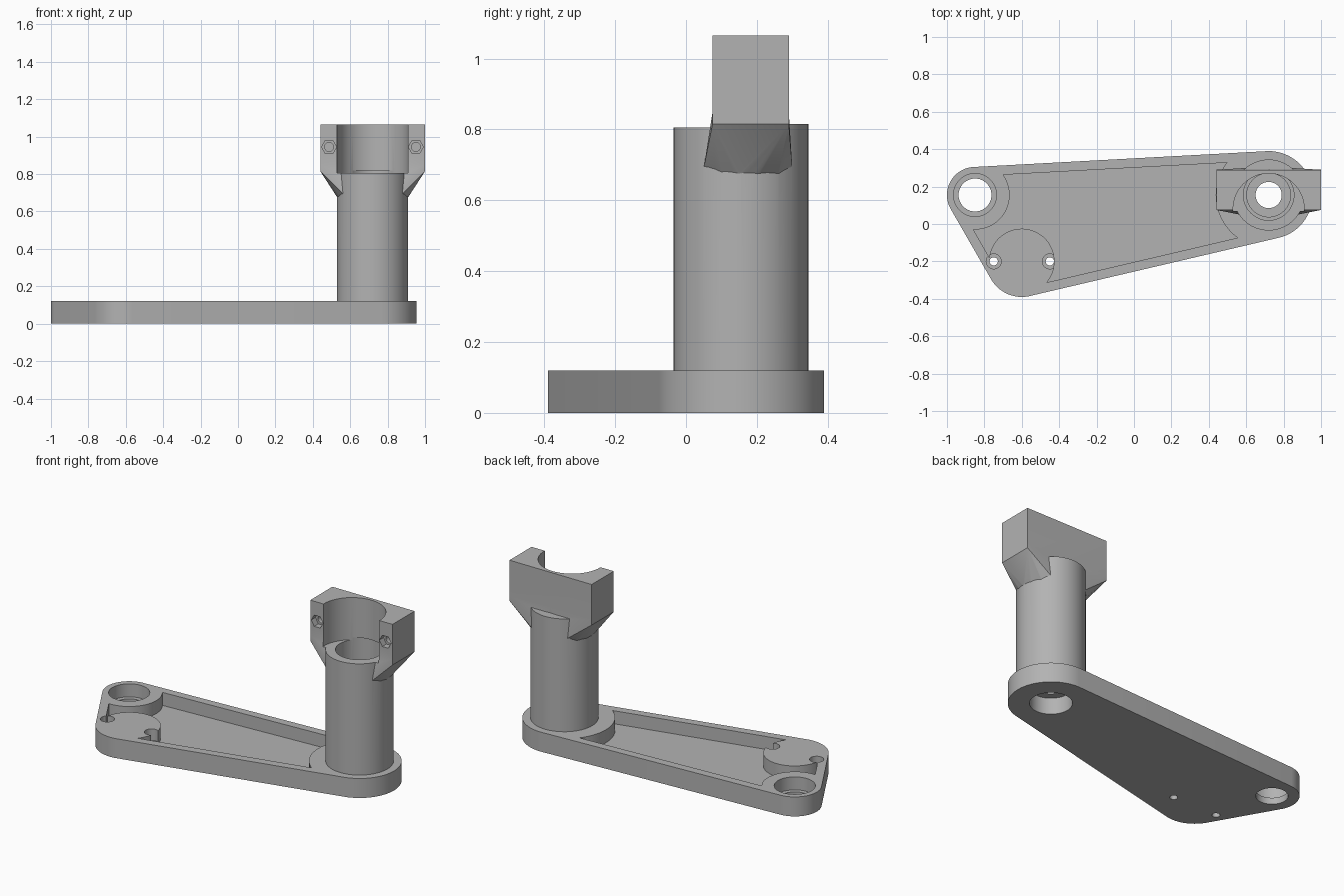
import bpy, bmesh
from math import cos, sin, pi, sqrt

if "Cube" in bpy.data.objects:
    bpy.data.objects.remove(bpy.data.objects["Cube"], do_unlink=True)

grey = bpy.data.materials.new("machined grey")
grey.use_nodes = True
grey.diffuse_color = (0.45, 0.45, 0.45, 1)
grey.node_tree.nodes["Principled BSDF"].inputs["Base Color"].default_value = grey.diffuse_color

# Centres (x, y) and radii of the plate's three rounded corners
PIVOT, MOTOR, POST = (-0.85, 0.155), (-0.6, -0.2), (0.72, 0.155)
CORNERS = [(PIVOT, 0.15), (MOTOR, 0.19), (POST, 0.235)]


def hull(name, points):
    """Convex solid around the given points."""
    bm = bmesh.new()
    for p in points:
        bm.verts.new(p)
    bmesh.ops.convex_hull(bm, input=bm.verts)
    bmesh.ops.delete(bm, geom=[v for v in bm.verts if not v.link_faces], context='VERTS')
    bmesh.ops.dissolve_limit(bm, angle_limit=0.01, verts=bm.verts, edges=bm.edges)
    bmesh.ops.recalc_face_normals(bm, faces=bm.faces)
    mesh = bpy.data.meshes.new(name)
    bm.to_mesh(mesh)
    bm.free()
    mesh.materials.append(grey)
    obj = bpy.data.objects.new(name, mesh)
    bpy.context.collection.objects.link(obj)
    return obj


def ring(centre, r, z, n=64):
    return [(centre[0] + r * cos(2 * pi * i / n), centre[1] + r * sin(2 * pi * i / n), z)
            for i in range(n)]


def cylinder(name, centre, r, z0, z1):
    return hull(name, ring(centre, r, z0) + ring(centre, r, z1))


def rounded_plate(name, shrink, z0, z1):
    return hull(name, [p for c, r in CORNERS for z in (z0, z1) for p in ring(c, r - shrink, z)])


def box(name, x0, x1, y0, y1, z0, z1):
    return hull(name, [(x, y, z) for x in (x0, x1) for y in (y0, y1) for z in (z0, z1)])


def prism_y(name, x, z, r, y0, y1, n):
    return hull(name, [(x + r * cos(2 * pi * i / n), y, z + r * sin(2 * pi * i / n))
                       for i in range(n) for y in (y0, y1)])


def combine(obj, tool, operation='DIFFERENCE'):
    """Apply a boolean and discard the tool."""
    tool.hide_render = True
    mod = obj.modifiers.new("bool", 'BOOLEAN')
    mod.object, mod.operation, mod.solver = tool, operation, 'EXACT'
    with bpy.context.temp_override(object=obj, active_object=obj, selected_objects=[obj]):
        bpy.ops.object.modifier_apply(modifier=mod.name)
    bpy.data.objects.remove(tool, do_unlink=True)


# Arm plate with a pocket that leaves round bosses standing
plate = rounded_plate("arm_plate", 0, 0, 0.12)
pocket = rounded_plate("pocket_cutter", 0.05, 0.04, 0.2)
for centre, r in ((PIVOT, 0.185), (MOTOR, 0.175), (POST, 0.283)):
    combine(pocket, cylinder("boss", centre, r, 0, 0.3))
combine(plate, pocket)

# Stepped pivot hole and two counterbored screw holes
combine(plate, cylinder("pivot_hole", PIVOT, 0.088, -0.1, 0.2))
combine(plate, cylinder("pivot_counterbore", PIVOT, 0.115, 0.04, 0.2))
for x in (-0.75, -0.45):
    combine(plate, cylinder("screw_hole", (x, -0.2), 0.022, -0.1, 0.2))
    combine(plate, cylinder("screw_counterbore", (x, -0.2), 0.04, 0.05, 0.2))

# Bearing seat and through hole under the column
combine(plate, cylinder("bearing_seat", POST, 0.117, -0.1, 0.1))
combine(plate, cylinder("shaft_hole", POST, 0.07, 0.05, 0.2))

# Column with the clamp block on top
R, X0, X1, Y0, Y1, ZB = 0.19, 0.44, 1.0, 0.075, 0.29, 0.815
column = cylinder("support_column", POST, R, 0.12, ZB)
block = box("clamp_block", X0, X1, Y0, Y1, ZB, 1.065)

# Gussets blending the block's overhanging ends into the column
for side, end in ((-1, X0), (1, X1)):
    points = [(x, y, z) for x in (end, POST[0]) for y in (Y0, Y1) for z in (ZB, 0.85)]
    for y, z in ((0.05, 0.69), (0.1, 0.675), (0.15, 0.67), (0.2, 0.67), (0.26, 0.67), (0.3, 0.69)):
        reach = sqrt((R - 0.004) ** 2 - (y - POST[1]) ** 2)
        points.append((POST[0] + side * reach, y, z))
    combine(block, hull("gusset", points), 'UNION')
combine(column, block, 'UNION')

# Half-round cradle and stepped bore
combine(column, cylinder("cradle_cutter", (POST[0], 0.08), R, 0.805, 1.2))
for r, z0, z1 in ((0.07, 0.05, 0.3), (0.117, 0.2, 0.7), (0.135, 0.6, 0.82)):
    combine(column, cylinder("bore", POST, r, z0, z1))

# Hexagonal nut pockets with blind holes in the front of the clamp
for x in (0.487, 0.951):
    combine(column, prism_y("nut_pocket", x, 0.945, 0.04, 0, Y0 + 0.04, 6))
    combine(column, prism_y("bolt_hole", x, 0.945, 0.024, 0, Y0 + 0.16, 32))

# Smooth the round walls and keep the machined edges crisp
for obj in (plate, column):
    bpy.ops.object.select_all(action='DESELECT')
    obj.select_set(True)
    bpy.context.view_layer.objects.active = obj
    bpy.ops.object.shade_smooth_by_angle(angle=0.5)
